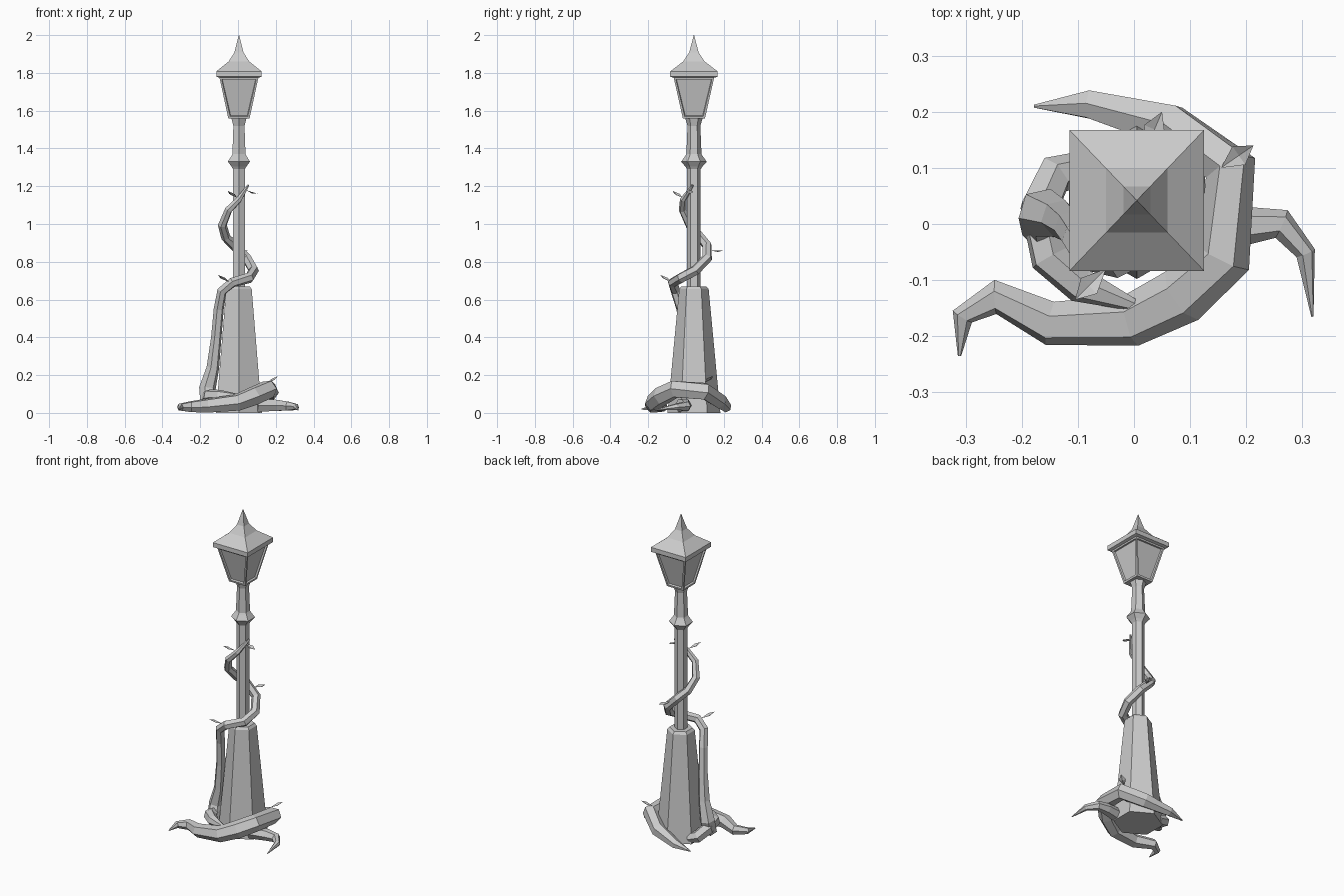
import bpy, bmesh, math
from mathutils import Vector

if "Cube" in bpy.data.objects:
    bpy.data.objects.remove(bpy.data.objects["Cube"])

CX, CY = 0.005, 0.042  # lamp axis


def finish(name, bm):
    bmesh.ops.recalc_face_normals(bm, faces=bm.faces)
    me = bpy.data.meshes.new(name)
    bm.to_mesh(me)
    bm.free()
    ob = bpy.data.objects.new(name, me)
    bpy.context.collection.objects.link(ob)
    return ob


def loft(profile, sides, start, sx=1.0, sy=1.0):
    """Stack of polygon rings from (radius, z) pairs, closed at both ends."""
    bm = bmesh.new()
    rings = []
    for r, z in profile:
        ring = []
        for i in range(sides):
            a = start + 2 * math.pi * i / sides
            ring.append(bm.verts.new((CX + sx * r * math.cos(a), CY + sy * r * math.sin(a), z)))
        rings.append(ring)
    for lo, hi in zip(rings, rings[1:]):
        for i in range(sides):
            j = (i + 1) % sides
            bm.faces.new((lo[i], lo[j], hi[j], hi[i]))
    bm.faces.new(rings[0][::-1])
    bm.faces.new(rings[-1])
    bmesh.ops.recalc_face_normals(bm, faces=bm.faces)
    return bm


def tube(name, pts):
    """Six-sided tapering sweep through (x, y, z, radius) points, flattened on the ground."""
    bm = bmesh.new()
    P = [Vector(p[:3]) for p in pts]
    rings = []
    side = None
    for i, p in enumerate(P):
        a = (p - P[i - 1]).normalized() if i else (P[1] - p).normalized()
        b = (P[i + 1] - p).normalized() if i < len(P) - 1 else a
        t = (a + b).normalized()
        if side is None:
            side = t.cross(Vector((0, 0, 1)))
        side = (side - t * side.dot(t)).normalized()
        up = side.cross(t)
        ring = []
        for k in range(6):
            ang = k * math.pi / 3
            v = p + (side * math.cos(ang) + up * math.sin(ang)) * pts[i][3]
            v.z = max(v.z, 0.0)
            ring.append(bm.verts.new(v))
        rings.append(ring)
    for lo, hi in zip(rings, rings[1:]):
        for k in range(6):
            j = (k + 1) % 6
            bm.faces.new((lo[k], lo[j], hi[j], hi[k]))
    bm.faces.new(rings[0][::-1])
    bm.faces.new(rings[-1])
    return finish(name, bm)


def leaf(name, base, tip, width=0.02):
    """Folded, arched leaf from base to tip."""
    b, t = Vector(base), Vector(tip)
    d = t - b
    s = d.cross(Vector((0, 0, 1))).normalized() * width
    mid = b + d * 0.55 - Vector((0, 0, 0.008))
    lift = Vector((0, 0, 0.008))
    bm = bmesh.new()
    v = [bm.verts.new(c) for c in (b, mid + s + lift, t, mid - s + lift, mid)]
    for f in ((0, 4, 1), (4, 2, 1), (0, 3, 4), (4, 3, 2)):
        bm.faces.new([v[i] for i in f])
    return finish(name, bm)


# Hexagonal post: tapered base, slim pole, collar and neck
finish("post", loft([(0.14, 0), (0.078, 0.655), (0.066, 0.67), (0.036, 0.67),
                     (0.036, 1.29), (0.046, 1.305), (0.068, 1.33), (0.046, 1.36), (0.04, 1.37),
                     (0.034, 1.52), (0.046, 1.56)], 6, math.pi / 2))

# Lantern body with recessed panes
Q, S2 = math.pi / 4, math.sqrt(2)
bm = loft([(0.056 * S2, 1.558), (0.103 * S2, 1.775)], 4, Q, 1, 1.04)
panes = [f for f in bm.faces if abs(f.normal.z) < 0.9]
bmesh.ops.inset_individual(bm, faces=panes, thickness=0.015, depth=0)
bmesh.ops.inset_individual(bm, faces=panes, thickness=0.004, depth=-0.01)
finish("lantern", bm)

# Roof slab with concave pointed cap
finish("roof", loft([(r * S2, z) for r, z in ((0.105, 1.775), (0.12, 1.78), (0.12, 1.808),
                                              (0.055, 1.86), (0.024, 1.908), (0.0008, 2.0))],
                    4, Q, 1, 1.045))

# Roots spreading around the base
tube("front_root", [(-.311, -.235, .02, .003), (-.306, -.165, .03, .02), (-.247, -.13, .033, .031),
                    (-.15, -.177, .04, .04), (-.005, -.172, .055, .047), (.085, -.128, .09, .052),
                    (.16, -.06, .125, .05), (.172, .1, .115, .048), (.065, .175, .065, .043),
                    (-.08, .213, .03, .028), (-.178, .21, .01, .003)])
tube("right_root", [(.1, -.02, .04, .04), (.2, -.003, .04, .034), (.263, .0, .036, .027),
                    (.306, -.052, .032, .018), (.318, -.165, .015, .002)])
tube("left_root", [(-.09, .1, .03, .03), (-.14, .088, .045, .036), (-.168, .03, .08, .038),
                   (-.15, -.06, .09, .037), (-.095, -.11, .09, .032), (.015, -.15, .09, .008)])

# Climbing vine
tube("vine", [(-.155, -.01, .05, .045), (-.162, .02, .13, .045), (-.133, .01, .24, .034),
              (-.115, -.005, .4, .028), (-.102, -.025, .55, .027), (-.085, -.055, .645, .027),
              (-.03, -.07, .69, .027), (.06, -.025, .715, .028), (.083, .05, .755, .028),
              (.045, .112, .82, .027), (-.02, .112, .885, .026), (-.065, .075, .93, .025),
              (-.083, .02, .995, .024), (-.05, -.018, 1.075, .021), (.005, -.015, 1.13, .017),
              (.055, .035, 1.205, .006)])

# Leaves
for i, (b, t) in enumerate([((-.05, -.08, .695), (-.105, -.135, .73)),
                            ((.02, .13, .86), (.05, .2, .86)),
                            ((-.005, -.02, 1.14), (-.055, -.07, 1.175)),
                            ((.04, .02, 1.18), (.105, .02, 1.16)),
                            ((.155, .1, .16), (.213, .14, .195))]):
    leaf("leaf_%d" % (i + 1), b, t)
